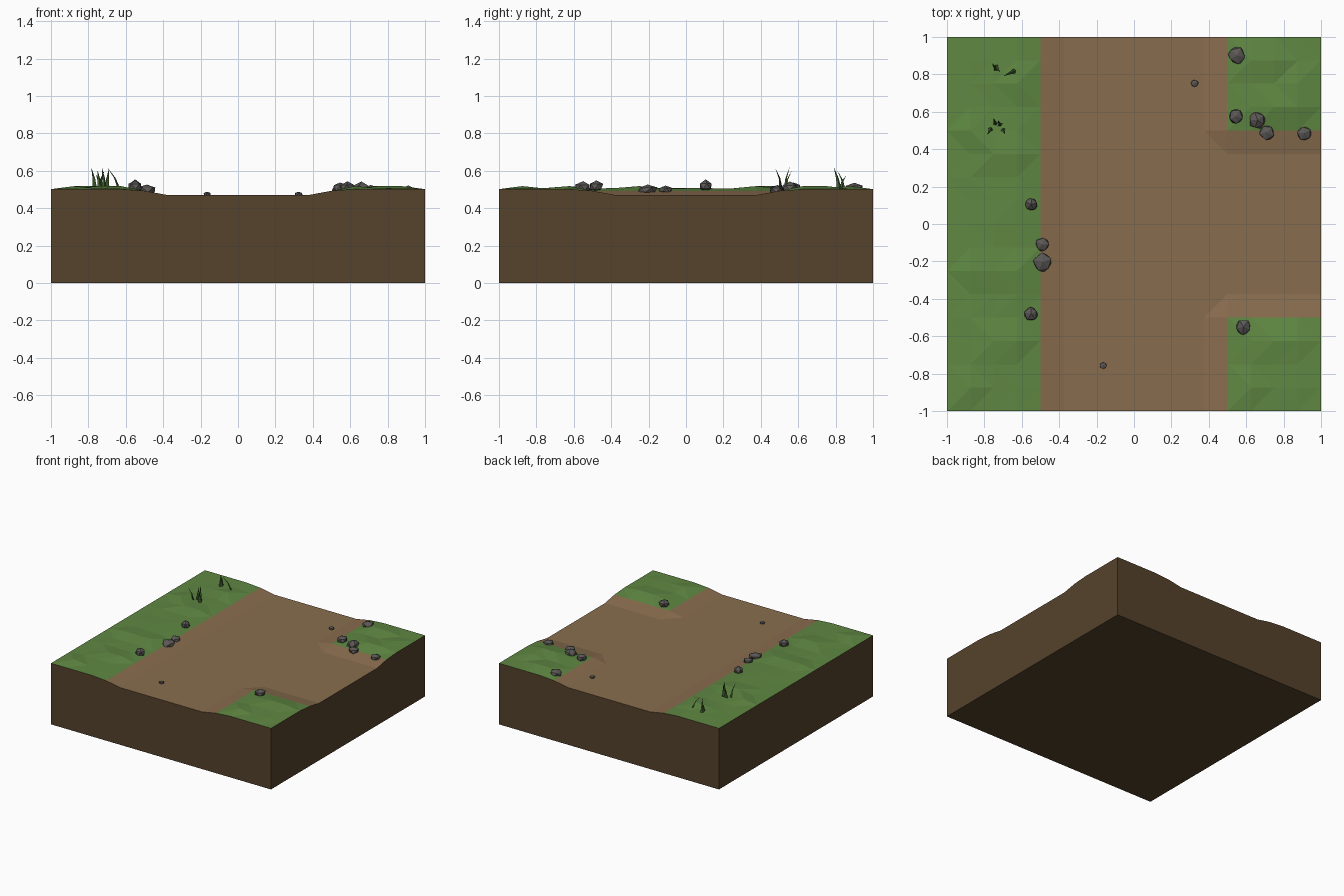
import bpy, bmesh, math, random
from mathutils import Vector

if "Cube" in bpy.data.objects:
    bpy.data.objects.remove(bpy.data.objects["Cube"])

random.seed(7)


def material(name, rgb):
    m = bpy.data.materials.new(name)
    m.diffuse_color = (*rgb, 1)
    m.use_nodes = True
    m.node_tree.nodes["Principled BSDF"].inputs["Base Color"].default_value = m.diffuse_color
    return m


GRASS = material("grass green", (0.115, 0.245, 0.055))
DIRT = material("path brown", (0.25, 0.152, 0.077))
SOIL = material("dark soil", (0.092, 0.055, 0.025))
STONE = material("stone grey", (0.105, 0.098, 0.092))
BLADE = material("dark blade green", (0.05, 0.115, 0.028))


def finish(bm, name, *mats):
    bmesh.ops.recalc_face_normals(bm, faces=bm.faces)
    me = bpy.data.meshes.new(name)
    bm.to_mesh(me)
    bm.free()
    for m in mats:
        me.materials.append(m)
    ob = bpy.data.objects.new(name, me)
    bpy.context.collection.objects.link(ob)
    return ob


# Ground: T-shaped sunken path between gently bumpy grass banks
N, STEP = 16, 0.125
BUMPS = {(-6, -5), (-5, -5), (-7, -2), (-6, -2), (-5, -2), (-6, 3), (-5, 3),
         (-7, 4), (-7, -7), (-5, 6), (5, 7), (6, 7), (6, 5), (7, 5),
         (6, -5), (7, -5), (5, -7), (7, 6)}


def height(i, j):
    """Height at grid point, with i and j counted from the centre."""
    d = abs(i) if i < 0 else min(abs(i), 99)
    if i > 0:
        d = min(d, abs(j))          # side branch of the path
    if d <= 3:
        return 0.47
    if d == 4:
        return 0.493
    if abs(i) == 8 or abs(j) == 8:
        return 0.502
    return 0.518 if (i, j) in BUMPS else 0.503 + random.uniform(0, 0.006)


bm = bmesh.new()
grid = [[bm.verts.new((i * STEP, j * STEP, height(i, j)))
         for j in range(-8, 9)] for i in range(-8, 9)]
for i in range(N):
    for j in range(N):
        a, b = grid[i][j], grid[i + 1][j]
        c, d = grid[i + 1][j + 1], grid[i][j + 1]
        # diagonals alternate row by row
        tris = ((a, b, c), (a, c, d)) if j % 2 == 0 else ((a, b, d), (b, c, d))
        x, y = (i - 7.5) * STEP, (j - 7.5) * STEP
        path = abs(x) < 0.5 or (x > 0 and abs(y) < 0.5)
        for t in tris:
            bm.faces.new(t).material_index = 1 if path else 0

# Soil block sides and underside
rim = ([grid[i][0] for i in range(N)] + [grid[N][j] for j in range(N)]
       + [grid[i][N] for i in range(N, 0, -1)] + [grid[0][j] for j in range(N, 0, -1)])
low = [bm.verts.new((v.co.x, v.co.y, 0)) for v in rim]
for k in range(len(rim)):
    n = (k + 1) % len(rim)
    bm.faces.new((rim[k], low[k], low[n], rim[n])).material_index = 2
bm.faces.new(low[::-1]).material_index = 2
finish(bm, "ground_block", GRASS, DIRT, SOIL)


# Stones: chipped low-poly lumps (x, y, radius, centre z, half height)
STONES = [(0.55, 0.90, 0.052, 0.508, 0.028), (0.545, 0.575, 0.042, 0.508, 0.034),
          (0.66, 0.555, 0.052, 0.510, 0.032), (0.71, 0.49, 0.044, 0.498, 0.028),
          (0.91, 0.485, 0.045, 0.496, 0.026), (0.325, 0.752, 0.022, 0.474, 0.016),
          (-0.55, 0.105, 0.041, 0.518, 0.034), (-0.49, -0.11, 0.042, 0.498, 0.025),
          (-0.487, -0.205, 0.056, 0.498, 0.028), (-0.55, -0.48, 0.04, 0.515, 0.032),
          (0.585, -0.55, 0.046, 0.510, 0.032), (-0.165, -0.757, 0.021, 0.474, 0.016)]
for n, (x, y, r, z, h) in enumerate(STONES, 1):
    bm = bmesh.new()
    bmesh.ops.create_icosphere(bm, subdivisions=1, radius=1)
    turn = random.uniform(0, math.tau)
    for v in bm.verts:
        k = random.uniform(0.85, 1.08)
        c, s = math.cos(turn), math.sin(turn)
        px, py = v.co.x * c - v.co.y * s, v.co.x * s + v.co.y * c
        v.co = (x + px * r * k, y + py * r * k, z + v.co.z * h * k)
    finish(bm, f"stone_{n}", STONE)


# Grass tufts: slim pointed blades (base x, base y, tip x, tip y, tip z)
def tuft(name, blades):
    bm = bmesh.new()
    for bx, by, tx, ty, tz in blades:
        base, tip = Vector((bx, by, 0.498)), Vector((tx, ty, tz))
        lean = Vector((tx - bx, ty - by, 0)).normalized()
        side = Vector((-lean.y, lean.x, 0))
        foot = [bm.verts.new(base + o) for o in
                (side * 0.014, side * -0.014, lean * -0.009)]
        mid = [bm.verts.new(v.co.lerp(tip, 0.45) + Vector((0, 0, 0.008))
                            - lean * 0.006) for v in foot]
        top = bm.verts.new(tip)
        for k in range(3):
            m = (k + 1) % 3
            bm.faces.new((foot[k], foot[m], mid[m], mid[k]))
            bm.faces.new((mid[k], mid[m], top))
        bm.faces.new(foot[::-1])
    finish(bm, name, BLADE)


tuft("near_tuft", [(-0.765, 0.51, -0.785, 0.475, 0.62), (-0.74, 0.535, -0.75, 0.565, 0.60),
                   (-0.715, 0.53, -0.728, 0.555, 0.62), (-0.70, 0.505, -0.69, 0.48, 0.61)])
tuft("far_tuft", [(-0.735, 0.825, -0.76, 0.86, 0.58), (-0.74, 0.845, -0.715, 0.81, 0.60),
                  (-0.635, 0.82, -0.70, 0.79, 0.62)])
